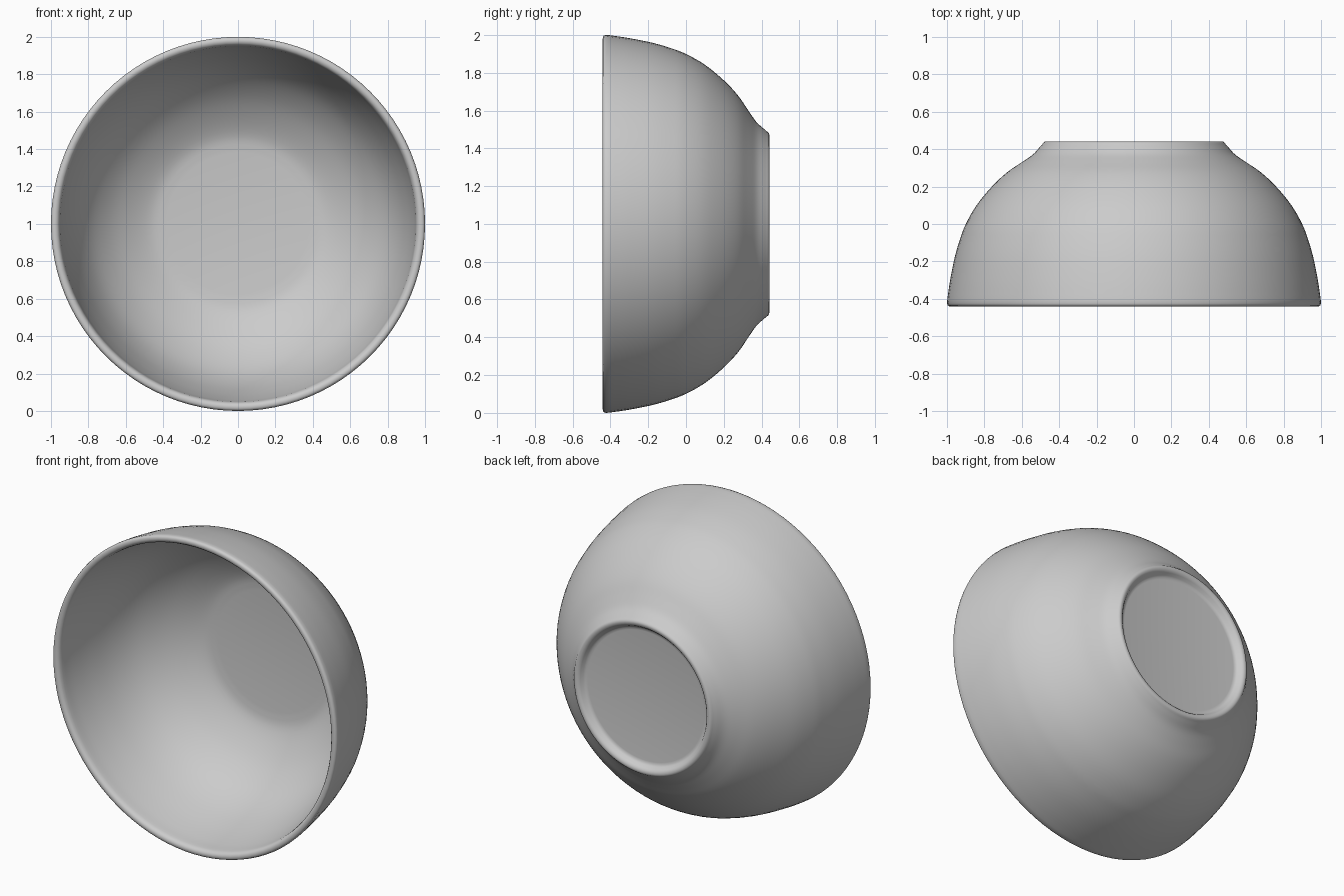
import bpy, bmesh, math
from mathutils import Vector

if "Cube" in bpy.data.objects:
    bpy.data.objects.remove(bpy.data.objects["Cube"])

SEGMENTS = 96


def smooth_path(pts, steps=4):
    """Catmull-Rom curve through (radius, depth) points."""
    p = [Vector(q) for q in pts]
    p = [2 * p[0] - p[1]] + p + [2 * p[-1] - p[-2]]
    out = []
    for a, b, c, d in zip(p, p[1:], p[2:], p[3:]):
        for i in range(steps):
            t = i / steps
            out.append(0.5 * (2 * b + (c - a) * t + (2 * a - 5 * b + 4 * c - d) * t * t
                              + (3 * b - a - 3 * c + d) * t ** 3))
    return out + [p[-2]]


# Inner wall: flat floor out to the rim
inner = smooth_path([(0.38, 0.34), (0.47, 0.325), (0.58, 0.27), (0.69, 0.19), (0.79, 0.08),
                     (0.86, -0.05), (0.91, -0.2), (0.94, -0.33), (0.952, -0.41)])
# Rounded lip
lip = [Vector(q) for q in [(0.956, -0.426), (0.965, -0.437), (0.977, -0.441),
                           (0.988, -0.44), (0.996, -0.435), (1.0, -0.424)]]
# Outer wall flaring into the foot
outer = smooth_path([(0.998, -0.40), (0.983, -0.3), (0.959, -0.18), (0.93, -0.08), (0.899, 0.0),
                     (0.842, 0.1), (0.76, 0.2), (0.68, 0.275), (0.6, 0.33), (0.54, 0.372),
                     (0.505, 0.41), (0.49, 0.427)])
# Foot ring and recessed underside
foot = [Vector(q) for q in [(0.485, 0.434), (0.477, 0.44), (0.468, 0.441), (0.455, 0.438),
                            (0.445, 0.428), (0.435, 0.412), (0.424, 0.404), (0.41, 0.402)]]
profile = [Vector((0, 0.34))] + inner + lip + outer + foot + [Vector((0, 0.402))]

# Spin the profile about the bowl's axis, which lies along y
bm = bmesh.new()
verts = [bm.verts.new((r, y, 1.0)) for r, y in profile]
edges = [bm.edges.new(pair) for pair in zip(verts, verts[1:])]
bmesh.ops.spin(bm, geom=verts + edges, cent=(0, 0, 1), axis=(0, 1, 0), dvec=(0, 0, 0),
               angle=math.tau, steps=SEGMENTS, use_duplicate=False)
bmesh.ops.remove_doubles(bm, verts=bm.verts, dist=0.0005)
bmesh.ops.recalc_face_normals(bm, faces=bm.faces)

mesh = bpy.data.meshes.new("bowl")
bm.to_mesh(mesh)
bm.free()
bowl = bpy.data.objects.new("bowl", mesh)
bpy.context.collection.objects.link(bowl)

# Plain grey ceramic
grey = bpy.data.materials.new("light grey ceramic")
grey.diffuse_color = (0.6, 0.6, 0.6, 1)
grey.use_nodes = True
grey.node_tree.nodes["Principled BSDF"].inputs["Base Color"].default_value = grey.diffuse_color
mesh.materials.append(grey)

bpy.context.view_layer.objects.active = bowl
bowl.select_set(True)
bpy.ops.object.shade_smooth_by_angle(angle=math.radians(40))
